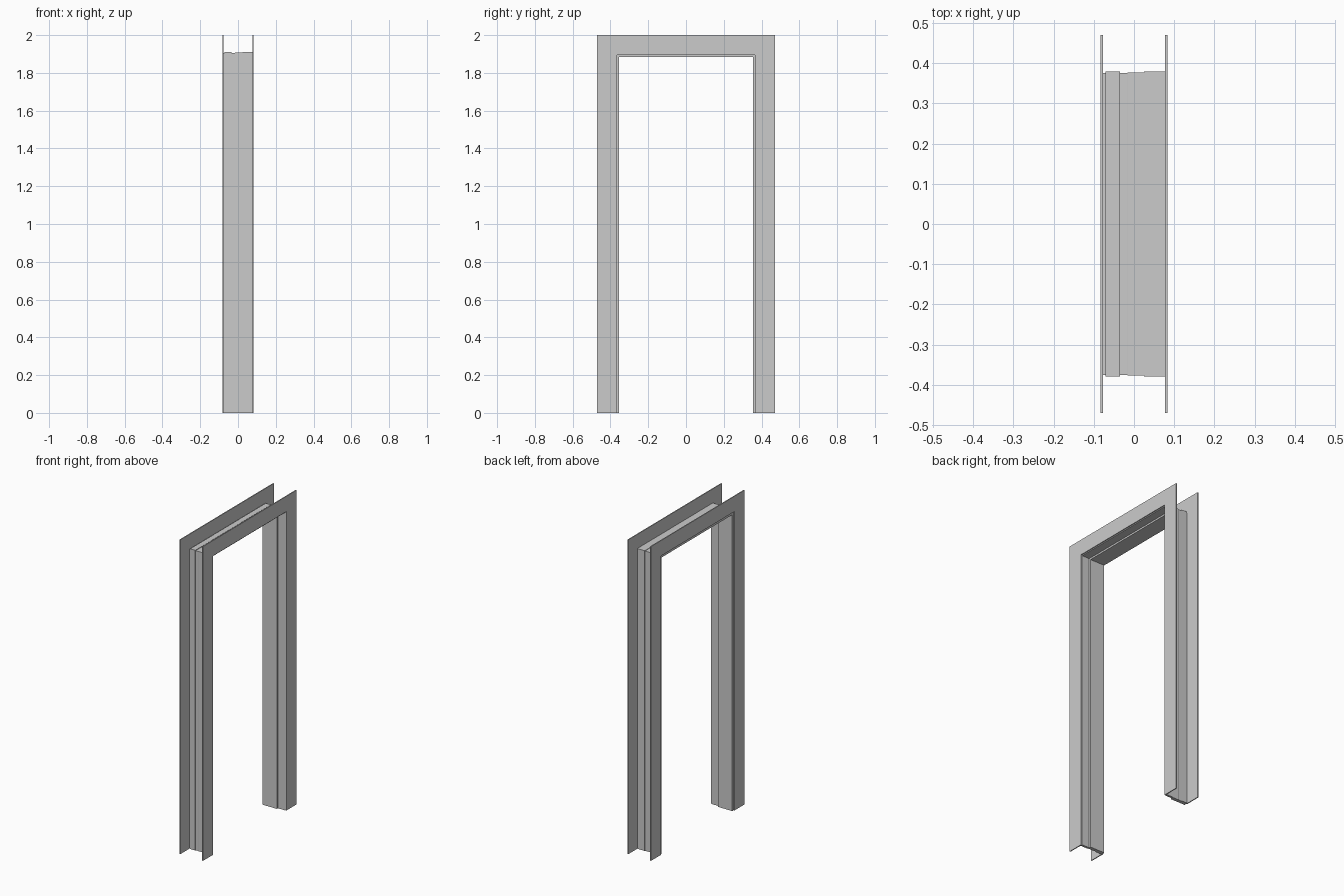
import bpy, bmesh

if "Cube" in bpy.data.objects:
    bpy.data.objects.remove(bpy.data.objects["Cube"])

RISE = 1.53      # head height above the half-width of any profile point


def finish(name, bm):
    bmesh.ops.recalc_face_normals(bm, faces=bm.faces)
    me = bpy.data.meshes.new(name)
    bm.to_mesh(me)
    bm.free()
    ob = bpy.data.objects.new(name, me)
    bpy.context.collection.objects.link(ob)
    return ob


def sweep_frame(name, profile):
    """Sweep an (x, half-width) profile up one leg, over the head and down."""
    bm = bmesh.new()
    stations = [(-1, 0), (-1, 1), (1, 1), (1, 0)]
    rings = [[bm.verts.new((x, s * d, up * (d + RISE))) for x, d in profile]
             for s, up in stations]
    n = len(profile)
    for a, b in zip(rings, rings[1:]):
        for i in range(n):
            j = (i + 1) % n
            bm.faces.new((a[i], a[j], b[j], b[i]))
    bm.faces.new(rings[0])
    bm.faces.new(rings[-1])
    return finish(name, bm)


def box(name, x, y, z):
    bm = bmesh.new()
    bmesh.ops.create_cube(bm, size=1)
    for v in bm.verts:
        v.co = [r[0] if c < 0 else r[1] for c, r in zip(v.co, (x, y, z))]
    return finish(name, bm)


# Rebated jamb lining with a stepped back
sweep_frame("jamb_lining", [
    (-0.077, 0.355), (0.025, 0.355), (0.025, 0.366), (0.077, 0.366),
    (0.077, 0.380), (0.025, 0.380), (0.025, 0.377), (-0.015, 0.377),
    (-0.017, 0.376), (-0.035, 0.376), (-0.035, 0.380), (-0.071, 0.380),
    (-0.071, 0.376), (-0.077, 0.376)])

# Flat casings on both faces: full-height legs with the head between them
for side, x in (("front", (0.077, 0.083)), ("back", (-0.083, -0.077))):
    box(side + "_casing_left", x, (-0.47, -0.37), (0, 2))
    box(side + "_casing_right", x, (0.37, 0.47), (0, 2))
    box(side + "_casing_head", x, (-0.37, 0.37), (1.902, 2))
